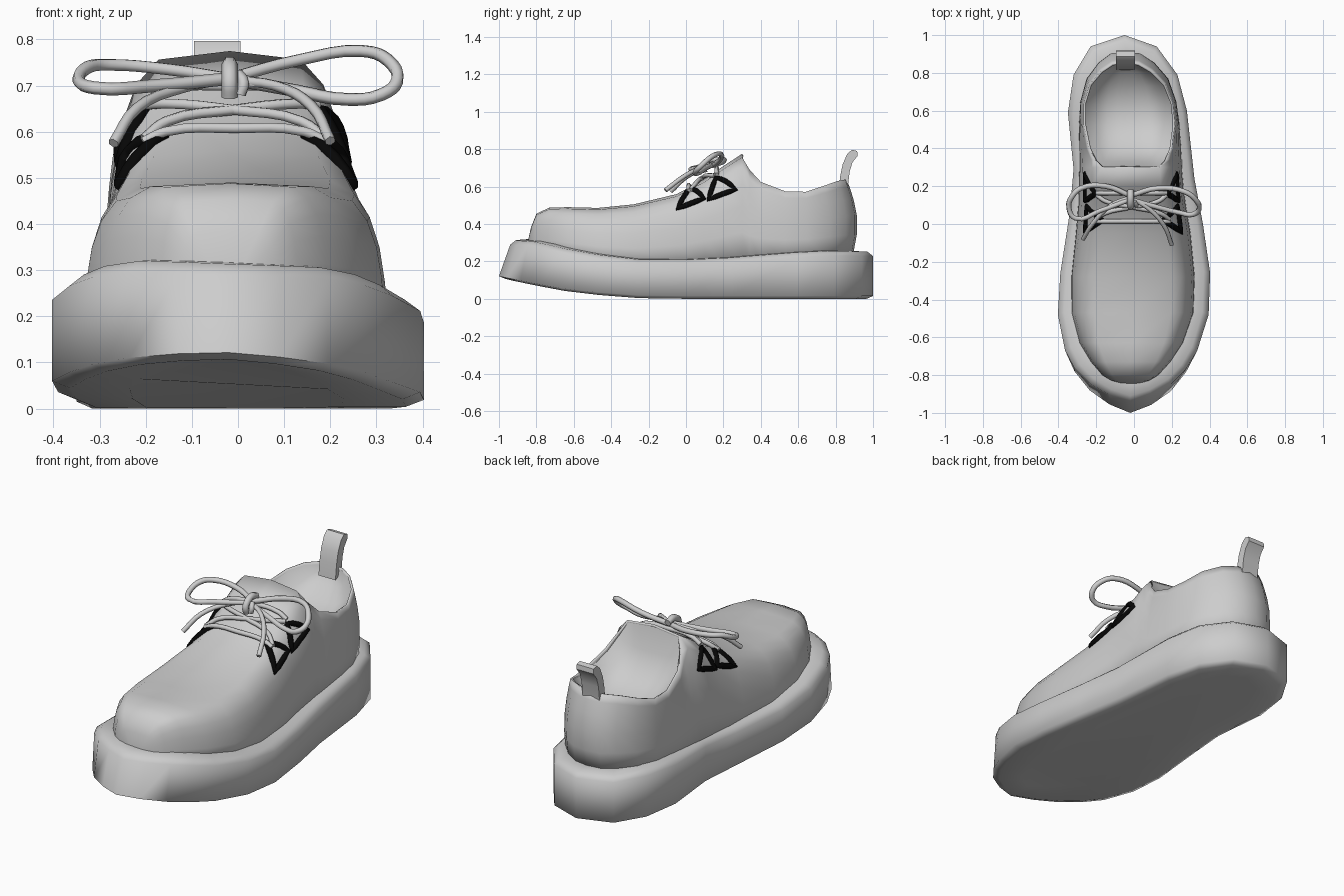
import bpy, bmesh, math
from mathutils import Vector

if "Cube" in bpy.data.objects:
    bpy.data.objects.remove(bpy.data.objects["Cube"])


def material(name, value):
    m = bpy.data.materials.new(name)
    m.use_nodes = True
    colour = (value, value, value, 1)
    m.diffuse_color = colour
    m.node_tree.nodes["Principled BSDF"].inputs["Base Color"].default_value = colour
    return m


grey = material("light grey", 0.61)
black = material("black", 0.002)


def interp(table, y, col):
    """Read one column of a table sorted on its first column."""
    for a, b in zip(table, table[1:]):
        if y <= b[0]:
            t = max(0, (y - a[0]) / (b[0] - a[0]))
            return a[col] + t * (b[col] - a[col])
    return table[-1][col]


def add_mesh(name, rows, closed, caps, skip=None, angle=45, solid=0):
    """Skin rows of points into one smooth mesh."""
    bm = bmesh.new()
    grid = [[bm.verts.new(p) for p in row] for row in rows]
    n = len(rows[0])
    for j in range(len(rows) - 1):
        for i in range(n if closed else n - 1):
            if skip and skip(j, i):
                continue
            k = (i + 1) % n
            bm.faces.new((grid[j][i], grid[j][k], grid[j + 1][k], grid[j + 1][i]))
    for c in caps:
        bm.faces.new(grid[c])
    bmesh.ops.remove_doubles(bm, verts=bm.verts, dist=0.0005)
    bmesh.ops.delete(bm, geom=[v for v in bm.verts if not v.link_faces], context="VERTS")
    bmesh.ops.recalc_face_normals(bm, faces=bm.faces)
    me = bpy.data.meshes.new(name)
    bm.to_mesh(me)
    bm.free()
    ob = bpy.data.objects.new(name, me)
    bpy.context.collection.objects.link(ob)
    me.materials.append(grey)
    if solid:
        mod = ob.modifiers.new("thickness", "SOLIDIFY")
        mod.thickness = solid
        mod.offset = -1
    bpy.ops.object.select_all(action="DESELECT")
    ob.select_set(True)
    bpy.context.view_layer.objects.active = ob
    bpy.ops.object.shade_smooth_by_angle(angle=math.radians(angle))


def tube(name, points, radius, mat=grey, cyclic=False, smooth=True):
    cu = bpy.data.curves.new(name, "CURVE")
    cu.dimensions = "3D"
    cu.bevel_depth = radius
    cu.bevel_resolution = 1
    cu.resolution_u = 4
    cu.use_fill_caps = True
    sp = cu.splines.new("BEZIER" if smooth else "POLY")
    if smooth:
        sp.bezier_points.add(len(points) - 1)
        for b, p in zip(sp.bezier_points, points):
            b.co = p
            b.handle_left_type = b.handle_right_type = "AUTO"
    else:
        sp.points.add(len(points) - 1)
        for b, p in zip(sp.points, points):
            b.co = (*p, 1)
    sp.use_cyclic_u = cyclic
    cu.materials.append(mat)
    bpy.context.collection.objects.link(bpy.data.objects.new(name, cu))


# Sole: plan outline, then bottom and top heights along the length
outline = [(-.05, 1), (-.23, .94), (-.32, .79), (-.35, .59), (-.32, .29), (-.34, .06),
           (-.39, -.26), (-.403, -.48), (-.365, -.67), (-.315, -.78), (-.235, -.88), (-.13, -.955),
           (-.02, -1), (.09, -.958), (.195, -.885), (.275, -.785), (.335, -.67), (.395, -.48),
           (.403, -.26), (.365, 0), (.32, .24), (.28, .6), (.23, .79), (.12, .94)]
sole_z = [(-1, .105, .31), (-.85, .075, .302), (-.68, .043, .268), (-.46, .018, .23),
          (-.25, .003, .207), (0, 0, .207), (.3, 0, .22), (.6, 0, .245), (.8, 0, .255), (1, 0, .25)]


def sole_ring(inset, top, lift):
    ring = []
    for x, y in outline:
        slant = .06 * max(0, -y - .7) / .3 if top else 0
        # The forefoot is slightly raised on its right side
        tilt = .06 * max(0, -x) * min(1, max(0, (.1 - y) / .5))
        z = interp(sole_z, y, 2 if top else 1) + lift + tilt
        ring.append((x * (1 - inset / .36), y * (1 - inset) + slant, z))
    return ring


add_mesh("sole", [sole_ring(.15, False, 0), sole_ring(.035, False, 0), sole_ring(0, False, .015),
                  sole_ring(0, True, -.022), sole_ring(.03, True, .002), sole_ring(.09, True, .005),
                  sole_ring(.2, True, 0)], True, (0, -1), angle=75)

# Upper, front half: y, centre, half width, ridge height, side roundness
front = [(-.845, -.02, .05, .31, .4), (-.828, -.02, .105, .385, .36), (-.8, -.02, .15, .455, .34),
         (-.73, -.018, .212, .488, .34), (-.63, -.015, .275, .49, .34), (-.47, -.008, .324, .486, .34),
         (-.28, -.005, .328, .505, .35), (-.05, -.004, .305, .56, .4), (.1, -.01, .286, .64, .42),
         (.2, -.015, .278, .71, .42), (.3, -.018, .272, .775, .42)]
# Upper, back half: y, centre, collar half width, base half width, collar height
back = [(.34, -.018, .19, .272, .69), (.4, -.02, .22, .27, .625), (.53, -.025, .242, .266, .575),
        (.64, -.03, .236, .255, .572), (.74, -.035, .2, .217, .605), (.81, -.04, .135, .148, .63),
        (.85, -.045, .07, .078, .637), (.86, -.045, 0, 0, .637)]
STEPS = 6


def upper_point(y, degrees, side):
    a = math.radians(degrees)
    c, w, top, power = (interp(front, y, k) for k in (1, 2, 3, 4))
    base = interp(sole_z, y, 2) - .035
    return Vector((c + side * w * max(0, math.cos(a)) ** power, y,
                   base + (top - base) * math.sin(a) ** .92))


def wall_point(station, degrees, side):
    y, c, top_w, base_w, top = station
    f = min(1, (math.sin(math.radians(degrees)) / math.sin(math.radians(75))) ** .92)
    base = interp(sole_z, y, 2) - .035
    bulge = math.sin(f * math.pi) * .04 + (1 - f) * .03
    lean = min(1, max(0, (y - .6) / .25)) * bulge
    half = base_w + (top_w - base_w) * f ** 2.5
    return Vector((c + side * half, y + lean, base + (top - base) * f))


def section(fn, station):
    half = [90 * k / STEPS for k in range(STEPS)]
    left = [fn(station, d, -1) for d in half]
    right = [fn(station, d, 1) for d in reversed(half)]
    return left + [fn(station, 90, 0)] + right


rows = [section(upper_point, s[0]) for s in front] + [section(wall_point, s) for s in back]
add_mesh("upper", rows, False, (0,),
         skip=lambda j, i: j >= len(front) - 1 and i in (STEPS - 1, STEPS), angle=60, solid=.012)

# Padded lining: a shallow bowl hung inside the collar
steps = [t / 4 for t in range(-4, 5)]
lining = [[upper_point(.3, 90 - 15 * abs(t), math.copysign(1, t)) - Vector((0, 0, .012)) for t in steps]]
for y, c, w, base_w, top in back:
    sag = .1 * min(1, w / .2) * min(1, (y - .28) / .15)
    lining.append([(c + t * w * .97, y - .008, top - .012 - sag * (1 - t ** 4)) for t in steps])
add_mesh("lining", lining, False, (), angle=80)

# Heel pull tab: side profile swept across its width
tab = [(.815, .58), (.825, .66), (.838, .72), (.862, .775), (.888, .797), (.915, .79),
       (.918, .765), (.89, .73), (.875, .68), (.865, .6)]
add_mesh("heel_tab", [[(x, y, z) for y, z in tab] for x in (-.095, .005)], True, (0, -1))

# Black triangular lace loops lying on the upper
triangles = [[(-.045, 51), (.095, 50), (.02, 78)], [(.12, 46), (.265, 43), (.16, 67)]]
for side, word in ((1, "left"), (-1, "right")):
    for tri, place in zip(triangles, ("front", "rear")):
        path = []
        for (y1, a1), (y2, a2) in zip(tri, tri[1:] + tri[:1]):
            for t in (0, .25, .5, .75):
                path.append(upper_point(y1 + t * (y2 - y1), a1 + t * (a2 - a1), side))
        tube(f"{word}_{place}_lace_loop", path, .015, black, True, False)

# Laces running across the tongue
for name, y1, y2 in (("straight_lace", .02, .02), ("crossed_lace_a", .03, .16),
                     ("crossed_lace_b", .16, .03), ("top_lace", .17, .17)):
    pts = []
    for t in (0, .25, .5, .75, 1):
        d = 68 + 44 * t
        y = y1 + t * (y2 - y1)
        pts.append(upper_point(y, min(d, 180 - d), -1 if t < .5 else 1) + Vector((0, -.006, .01)))
    tube(name, pts, .012)

# Bow: two loops, two loose ends and the knot
tube("right_bow_loop", [(-.02, .15, .715), (-.15, .2, .735), (-.28, .19, .745), (-.325, .15, .74),
                        (-.345, .09, .712), (-.31, .03, .695), (-.18, .07, .7), (-.02, .13, .715)], .014)
tube("left_bow_loop", [(-.02, .15, .715), (.13, .19, .755), (.27, .17, .775), (.325, .13, .755),
                       (.345, .08, .71), (.31, .05, .68), (.24, .06, .67), (.12, .09, .69),
                       (-.02, .13, .715)], .014)
tube("right_lace_end", [(-.02, .14, .715), (-.12, .1, .695), (-.22, 0, .65), (-.27, -.08, .575)], .012)
tube("left_lace_end", [(-.02, .14, .71), (.08, .08, .7), (.16, -.01, .655), (.2, -.11, .58)], .012)
tube("knot", [(-.018, .1, .675), (-.018, .09, .71), (-.018, .13, .745), (-.018, .18, .735)], .018)
tube("knot_tuck", [(.0, .12, .725), (.012, .1, .705), (.005, .1, .68)], .013)
